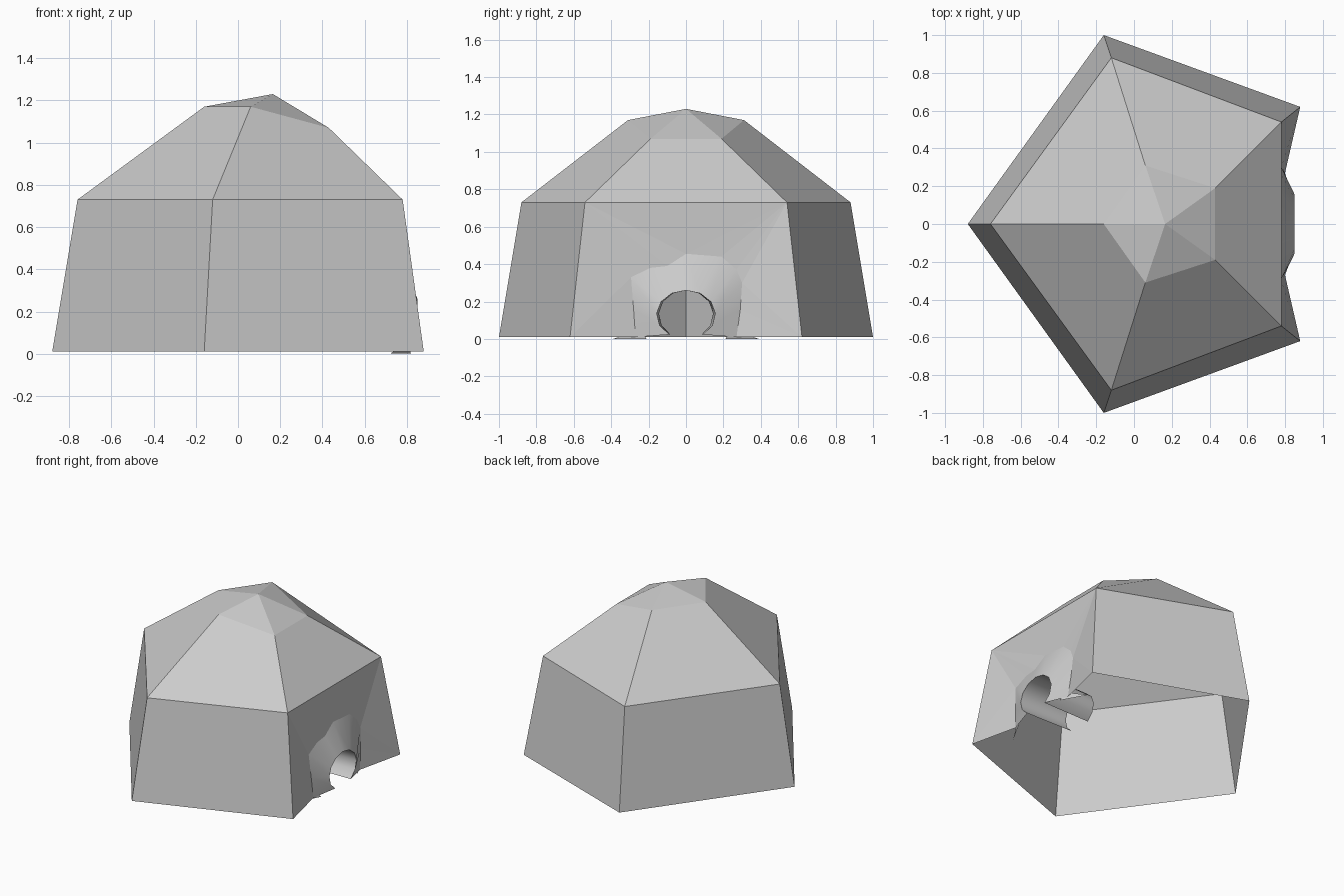
import bpy, bmesh, math

cube = bpy.data.objects.get("Cube")
if cube:
    bpy.data.objects.remove(cube, do_unlink=True)

grey = bpy.data.materials.new("plain_grey")
grey.use_nodes = True
grey.diffuse_color = (0.6, 0.6, 0.6, 1)
grey.node_tree.nodes["Principled BSDF"].inputs["Base Color"].default_value = (0.6, 0.6, 0.6, 1)


def make_object(name, bm):
    mesh = bpy.data.meshes.new(name)
    bm.to_mesh(mesh)
    bm.free()
    mesh.materials.append(grey)
    obj = bpy.data.objects.new(name, mesh)
    bpy.context.collection.objects.link(obj)
    return obj


def pentagon(bm, back, side, front):
    """Five corners mirrored across y, starting at the doorway's -y corner."""
    (bx, bz), (sx, sy, sz), (fx, fy, fz) = back, side, front
    points = [(fx, -fy, fz), (sx, -sy, sz), (bx, 0, bz), (sx, sy, sz), (fx, fy, fz)]
    return [bm.verts.new(p) for p in points]


# Outline of the doorway dent in the wall, from -y over the top to +y
dent = [(-.27, .01), (-.28, .155), (-.294, .33), (-.19, .38), (-.1, .39), (0, .455),
        (.19, .44), (.27, .37), (.3, .3), (.29, .155), (.27, .01)]
dent = [(.80 - .03 * z / .455, y, z) for y, z in dent]

# Shelter shell: leaning walls, sloping roof and shallow off-centre cap
bm = bmesh.new()
base = pentagon(bm, (-.88, .01), (-.16, 1, .01), (.88, .62, .01))
eave = pentagon(bm, (-.76, .73), (-.12, .88, .73), (.78, .54, .73))
crown = pentagon(bm, (-.16, 1.17), (.06, .31, 1.17), (.43, .19, 1.07))
apex = bm.verts.new((.165, 0, 1.23))
for i in range(5):
    j = (i + 1) % 5
    if i < 4:
        bm.faces.new((base[j], base[i], eave[i], eave[j]))
    bm.faces.new((eave[j], eave[i], crown[i], crown[j]))
    bm.faces.new((crown[j], crown[i], apex))

# Doorway wall fanned from its four corners to the dent
hole = [bm.verts.new(p) for p in dent]
owners = [base[0]] * 2 + [eave[0]] * 3 + [eave[4]] * 3 + [base[4]] * 2
for i, corner in enumerate(owners):
    if i and owners[i - 1] != corner:
        bm.faces.new((corner, owners[i - 1], hole[i]))
    bm.faces.new((corner, hole[i], hole[i + 1]))
bmesh.ops.recalc_face_normals(bm, faces=bm.faces)
make_object("shelter_shell", bm)


def arch(x, radius_y, radius_z, count=11):
    """Open-bottomed oval ring, from -y over the top to +y."""
    angles = [math.radians(235 - 290 * i / (count - 1)) for i in range(count)]
    return [(x, radius_y * math.cos(a), .13 + radius_z * math.sin(a)) for a in angles]


# Entrance: flared lip and tunnel running inwards
bm = bmesh.new()
rings = [dent, arch(.85, .157, .13), arch(.47, .145, .13)]
rings = [[bm.verts.new(p) for p in ring] for ring in rings]
for outer, inner in zip(rings, rings[1:]):
    for i in range(len(outer) - 1):
        bm.faces.new((outer[i], outer[i + 1], inner[i + 1], inner[i]))

# Small ground flaps behind the lip
for side in (-1, 1):
    flap = [(.80, .25, .05), (.72, .39, 0), (.82, .21, 0)]
    bm.faces.new([bm.verts.new((x, y * side, z)) for x, y, z in flap])
bmesh.ops.recalc_face_normals(bm, faces=bm.faces)
tunnel = make_object("entrance_tunnel", bm)
bpy.context.view_layer.objects.active = tunnel
tunnel.select_set(True)
bpy.ops.object.shade_smooth_by_angle(angle=math.radians(40))
